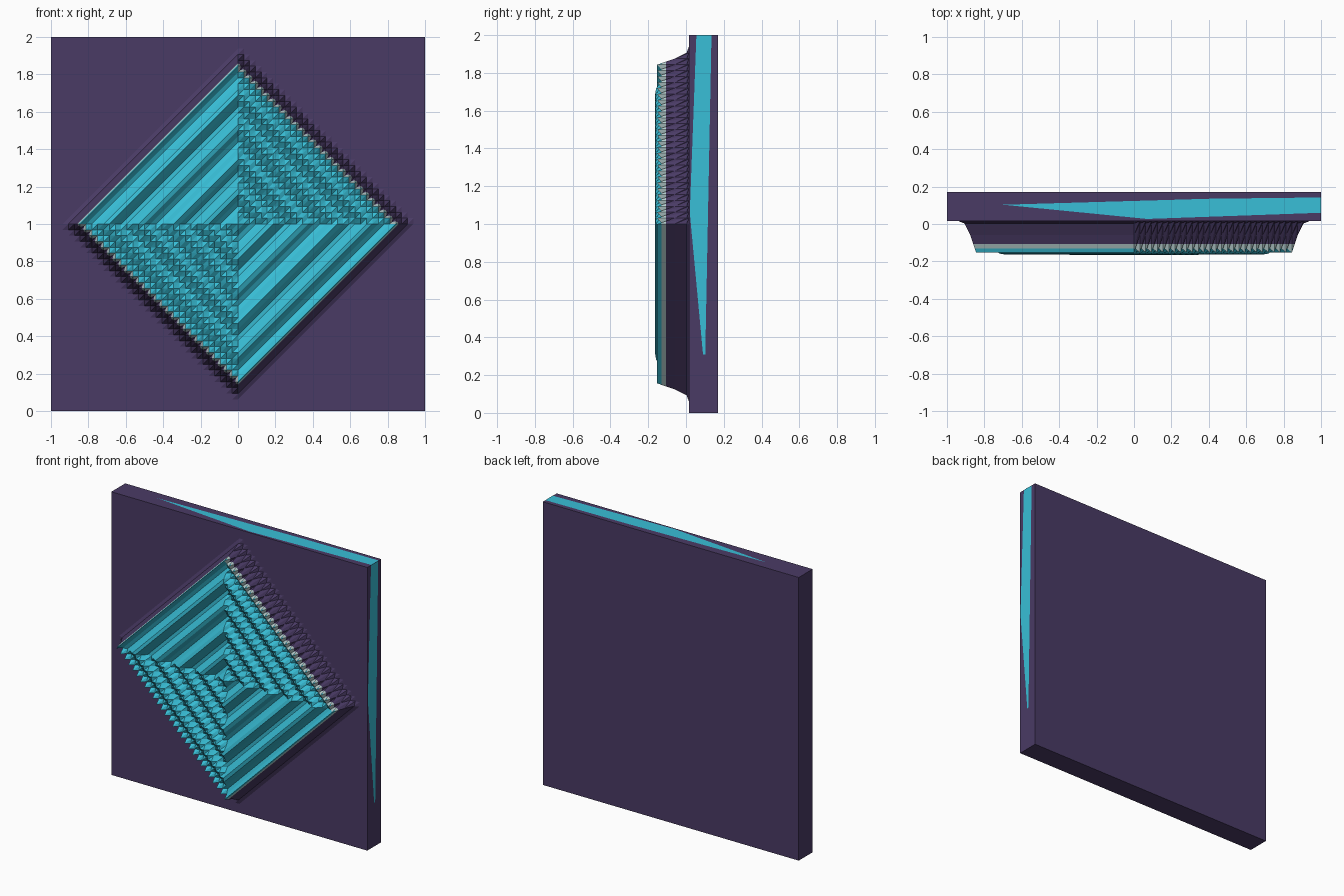
import bpy, bmesh, math
from mathutils import Vector

if "Cube" in bpy.data.objects:
    bpy.data.objects.remove(bpy.data.objects["Cube"])


def material(name, rgb):
    m = bpy.data.materials.new(name)
    m.diffuse_color = (*rgb, 1)
    m.use_nodes = True
    m.node_tree.nodes["Principled BSDF"].inputs["Base Color"].default_value = m.diffuse_color
    return m


PURPLE = material("dark purple", (0.068, 0.043, 0.13))
CYAN = material("cyan", (0.04, 0.52, 0.68))
PALE = material("pale grey green", (0.45, 0.60, 0.60))
FRONT, BACK, N = 0.015, 0.17, 64


def finish(bm, name, mats):
    me = bpy.data.meshes.new(name)
    bm.to_mesh(me)
    bm.free()
    for m in mats:
        me.materials.append(m)
    ob = bpy.data.objects.new(name, me)
    bpy.context.collection.objects.link(ob)
    return ob


# backing slab
bm = bmesh.new()
bmesh.ops.create_cube(bm, size=1)
for v in bm.verts:
    v.co = (v.co.x * 2, (FRONT + BACK) / 2 + v.co.y * (BACK - FRONT), v.co.z * 2 + 1)
finish(bm, "backing_slab", [PURPLE])


# painted slivers on the top and right edges
def sliver(name, pts):
    bm = bmesh.new()
    bm.faces.new([bm.verts.new(p) for p in pts])
    bmesh.ops.recalc_face_normals(bm, faces=bm.faces)
    f = bm.faces[:][0]
    if f.normal.dot(Vector((1, 0, 1))) < 0:
        f.normal_flip()
    finish(bm, name, [CYAN])


E = 1.001
sliver("right_edge_sliver", [(E, y, z) for y, z in
       [(0.055, 2), (0.02, 1.06), (0.09, 0.31), (0.102, 0.31), (0.135, 2)]])
sliver("top_edge_sliver", [(x, y, 2.001) for x, y in
       [(-0.7, 0.103), (0.07, 0.027), (1, 0.06), (1, 0.142), (0.4, 0.135)]])


# concentric diamond relief, with every grid cell split the same way
def depth(d):
    for r, y in ((0.93, FRONT), (0.89, 0.003), (0.86, -0.06)):
        if d > r:
            return y
    return -0.14 - 0.025 * math.cos(36 * d)


bm = bmesh.new()
grid = {}
for i in range(N + 1):
    for j in range(N + 1):
        x, z = 2 * i / N - 1, 2 * j / N
        grid[i, j] = bm.verts.new((x, depth(abs(x) + abs(z - 1)), z))
for i in range(N):
    for j in range(N):
        a, b, c, d = grid[i, j], grid[i + 1, j], grid[i + 1, j + 1], grid[i, j + 1]
        for tri in ((a, b, c), (a, c, d)):
            if min(v.co.y for v in tri) < FRONT - 0.001:
                bm.faces.new(tri)
bmesh.ops.delete(bm, geom=[v for v in bm.verts if not v.link_faces], context='VERTS')
# cut level lines so the pale rim follows the height
for y in (-0.107, -0.13):
    outer = [f for f in bm.faces
             if abs(f.calc_center_median().x) + abs(f.calc_center_median().z - 1) > 0.84]
    geom = set(outer)
    for f in outer:
        geom.update(f.edges)
        geom.update(f.verts)
    bmesh.ops.bisect_plane(bm, geom=list(geom), plane_co=(0, y, 0), plane_no=(0, 1, 0))
for f in bm.faces:
    c = f.calc_center_median()
    outer = abs(c.x) + abs(c.z - 1) > 0.835
    f.material_index = 1 if not outer or c.y < -0.13 else 2 if c.y < -0.107 else 0
finish(bm, "diamond_relief", [PURPLE, CYAN, PALE])
